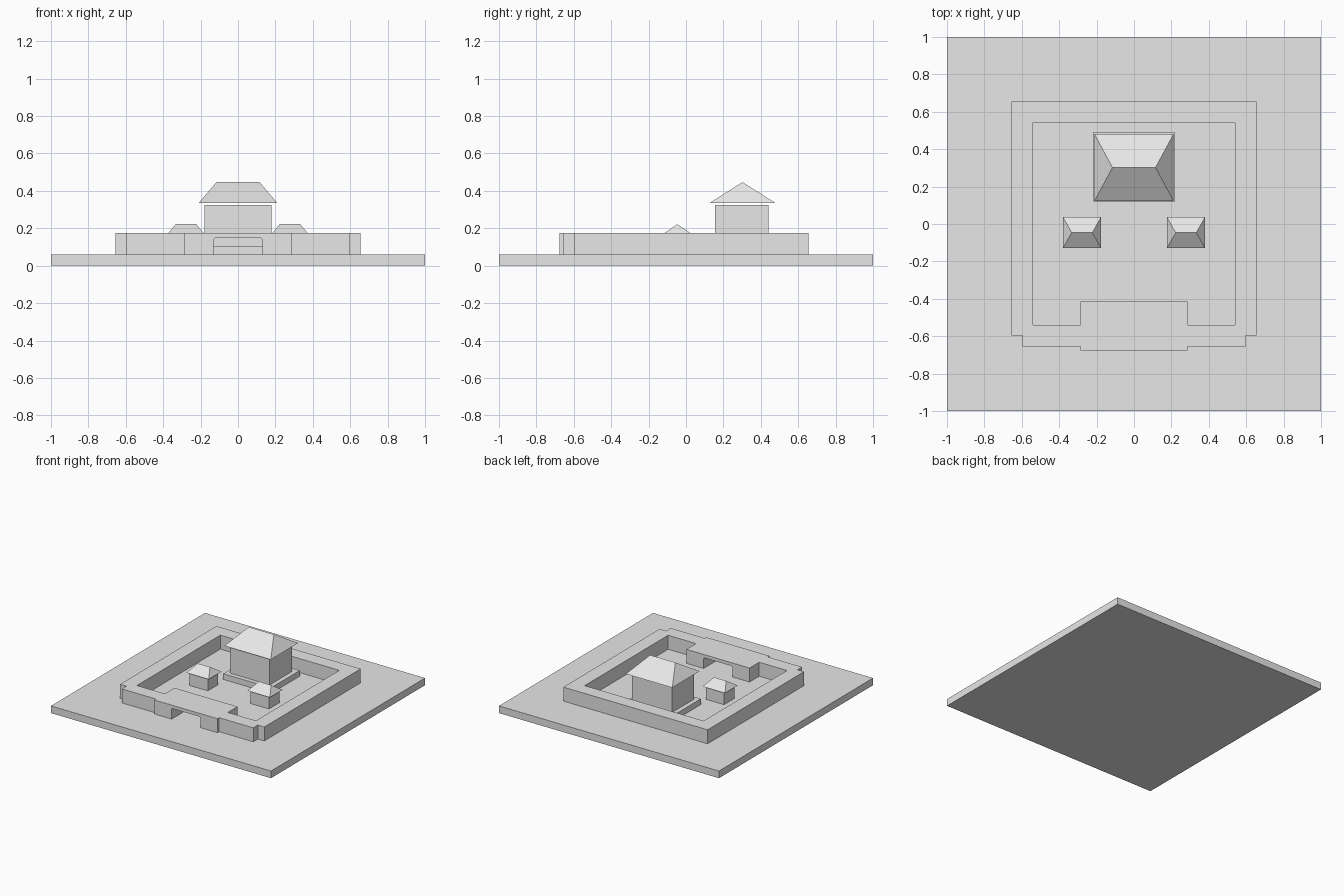
import bpy
import bmesh
from mathutils import Vector

if "Cube" in bpy.data.objects:
    bpy.data.objects.remove(bpy.data.objects["Cube"], do_unlink=True)

GREY = (0.8, 0.8, 0.8, 1.0)
stone = bpy.data.materials.new("pale_grey")
stone.use_nodes = True
stone.diffuse_color = GREY
stone.node_tree.nodes["Principled BSDF"].inputs["Base Color"].default_value = GREY


def finish(name, bm):
    bmesh.ops.recalc_face_normals(bm, faces=bm.faces)
    mesh = bpy.data.meshes.new(name)
    bm.to_mesh(mesh)
    bm.free()
    mesh.materials.append(stone)
    obj = bpy.data.objects.new(name, mesh)
    bpy.context.collection.objects.link(obj)
    return obj


def prism(name, points, direction):
    """Extrude a closed outline along a direction."""
    bm = bmesh.new()
    face = bm.faces.new([bm.verts.new(p) for p in points])
    new = bmesh.ops.extrude_face_region(bm, geom=[face])["geom"]
    verts = [v for v in new if isinstance(v, bmesh.types.BMVert)]
    bmesh.ops.translate(bm, vec=Vector(direction), verts=verts)
    return finish(name, bm)


def mirrored(half):
    """Complete a right-hand half outline across the centre line."""
    return half + [(-x, v) for x, v in reversed(half)]


def plan(name, half, z0, z1):
    return prism(name, [(x, y, z0) for x, y in mirrored(half)], (0, 0, z1 - z0))


def box(name, x, y, hx, hy, z0, z1):
    outline = [(x - hx, y - hy, z0), (x + hx, y - hy, z0),
               (x + hx, y + hy, z0), (x - hx, y + hy, z0)]
    return prism(name, outline, (0, 0, z1 - z0))


def hip_roof(name, x, y, hx, hy, ridge, z0, z1):
    bm = bmesh.new()
    a, b, c, d = [bm.verts.new((x + sx * hx, y + sy * hy, z0))
                  for sx, sy in ((-1, -1), (1, -1), (1, 1), (-1, 1))]
    left, right = [bm.verts.new((x + s * ridge, y, z1)) for s in (-1, 1)]
    for loop in ((a, b, right, left), (b, c, right), (c, d, left, right),
                 (d, a, left), (d, c, b, a)):
        bm.faces.new(loop)
    return finish(name, bm)


def cut(target, cutter):
    cutter.hide_render = True
    mod = target.modifiers.new("cut", 'BOOLEAN')
    mod.operation = 'DIFFERENCE'
    mod.solver = 'EXACT'
    mod.object = cutter
    bpy.context.view_layer.objects.active = target
    bpy.ops.object.modifier_apply(modifier=mod.name)
    bpy.data.objects.remove(cutter, do_unlink=True)


GROUND, WALL_TOP = 0.059, 0.174

# Ground slab
box("ground_slab", 0, 0, 1, 1, 0, GROUND)

# Perimeter wall with a stepped front and a gatehouse
wall = plan("perimeter_wall",
            [(0.287, -0.675), (0.287, -0.654), (0.597, -0.654),
             (0.597, -0.595), (0.656, -0.595), (0.656, 0.656)],
            GROUND, WALL_TOP)

# Courtyard, leaving the gatehouse block standing
cut(wall, plan("courtyard_cutter",
               [(0.287, -0.415), (0.287, -0.54), (0.541, -0.54), (0.541, 0.543)],
               -0.1, 0.4))

# Gate passage with clipped upper corners
passage = mirrored([(0.13, -0.1), (0.13, 0.14), (0.123, 0.147)])
cut(wall, prism("passage_cutter", [(x, -0.8, z) for x, z in passage], (0, 0.5, 0)))

# Main hall on its low platform
box("hall_platform", 0, 0.305, 0.217, 0.187, GROUND, 0.106)
box("hall_body", 0, 0.298, 0.18, 0.143, 0.106, 0.325)
hip_roof("hall_roof", 0, 0.302, 0.211, 0.178, 0.115, 0.334, 0.447)

# Pair of small side pavilions
for side, sx in (("left", 1), ("right", -1)):
    box(side + "_pavilion_body", sx * 0.278, -0.046, 0.083, 0.067, GROUND, 0.16)
    hip_roof(side + "_pavilion_roof", sx * 0.278, -0.046, 0.102, 0.083, 0.055,
             0.165, 0.222)
